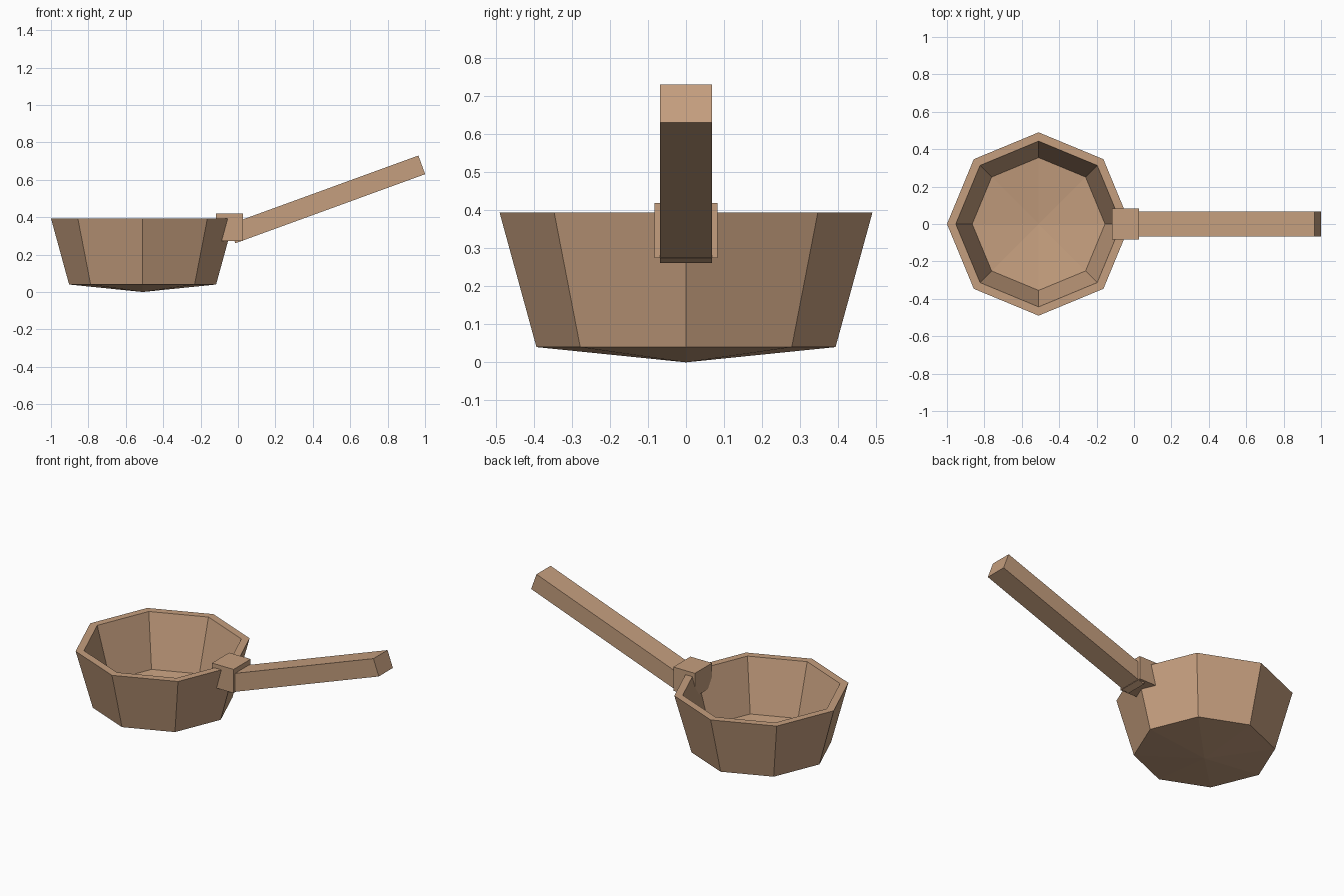
import bpy, bmesh, math
from mathutils import Matrix, Vector

default = bpy.data.objects.get("Cube")
if default:
    bpy.data.objects.remove(default, do_unlink=True)

# Single wood colour
wood = bpy.data.materials.new("tan_wood")
wood.use_nodes = True
colour = (0.56, 0.345, 0.21, 1.0)
wood.diffuse_color = colour
bsdf = next(n for n in wood.node_tree.nodes if n.type == 'BSDF_PRINCIPLED')
bsdf.inputs["Base Color"].default_value = colour
bsdf.inputs["Roughness"].default_value = 0.9


def finish(bm, name):
    bmesh.ops.recalc_face_normals(bm, faces=bm.faces)
    mesh = bpy.data.meshes.new(name)
    bm.to_mesh(mesh)
    bm.free()
    mesh.materials.append(wood)
    obj = bpy.data.objects.new(name, mesh)
    bpy.context.scene.collection.objects.link(obj)
    return obj


def box(name, centre, size, tilt=0.0):
    bm = bmesh.new()
    matrix = (Matrix.Translation(centre) @ Matrix.Rotation(-tilt, 4, 'Y')
              @ Matrix.Diagonal((*size, 1)))
    bmesh.ops.create_cube(bm, size=1, matrix=matrix)
    return finish(bm, name)


# Eight-sided bowl: (radius, height) wall section from outer base to inner floor
profile = [(0, 0), (0.393, 0.04), (0.49, 0.394),
           (0.443, 0.394), (0.355, 0.08), (0, 0.042)]
bm = bmesh.new()
verts = [bm.verts.new((r, 0, z)) for r, z in profile]
edges = [bm.edges.new(pair) for pair in zip(verts, verts[1:])]
bmesh.ops.spin(bm, geom=verts + edges, cent=(0, 0, 0), axis=(0, 0, 1),
               angle=math.tau, steps=8, use_duplicate=False)
bmesh.ops.remove_doubles(bm, verts=bm.verts, dist=0.0005)
bowl = finish(bm, "bowl")
bowl.location.x = -0.51

# Block joining the rim and the handle
box("handle_socket", Vector((-0.045, 0, 0.346)), (0.146, 0.166, 0.145))

# Straight bar rising away from the bowl
box("handle", Vector((0.475, 0, 0.495)), (1.08, 0.136, 0.106), math.radians(20))
